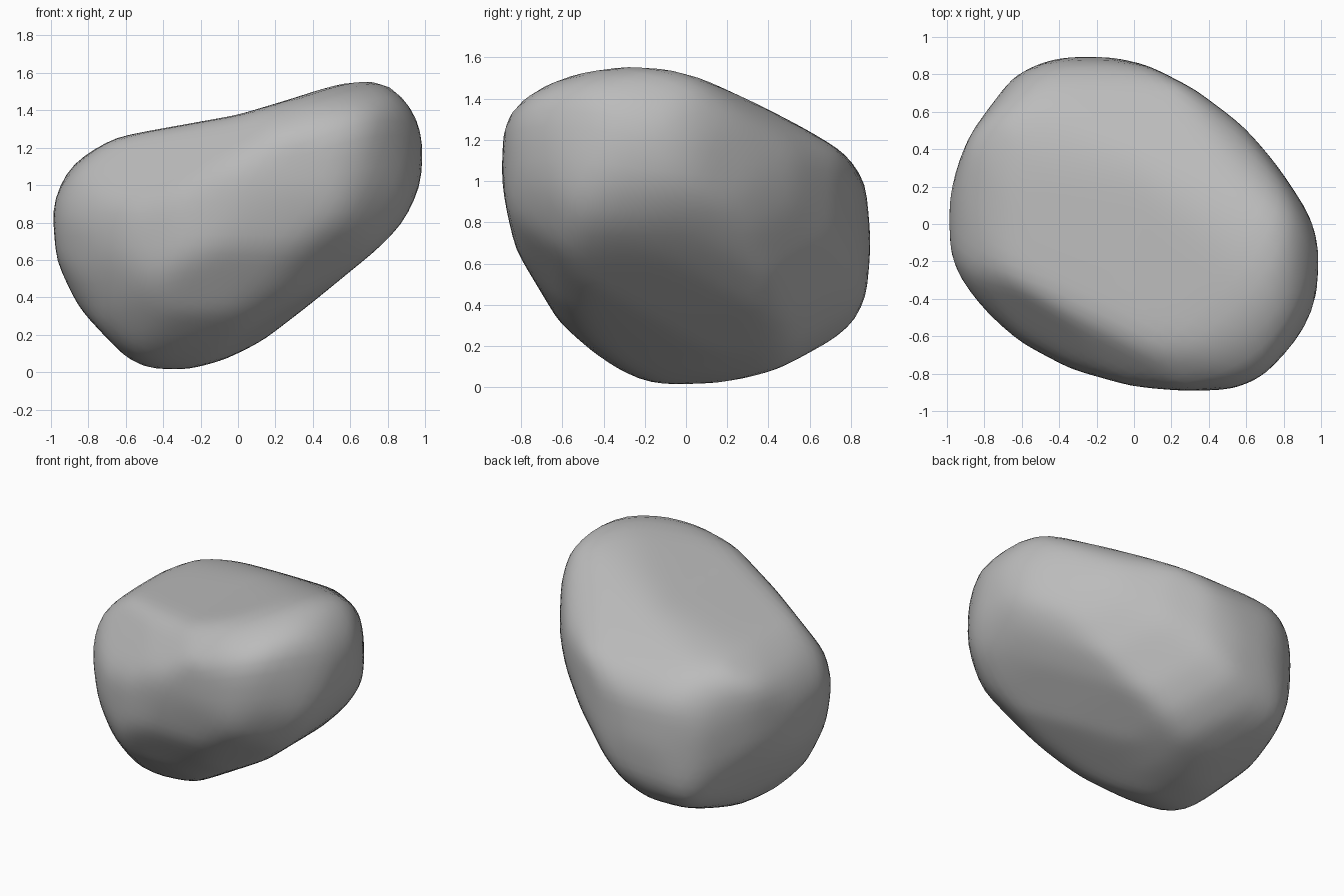
import bpy
import bmesh
from math import cos, sin, radians
from mathutils import Vector

MID = Vector((0, 0, 0.79))      # middle of the boulder
HARDNESS = 40                   # how sharply neighbouring cuts meet
ALLOWANCE = 1.01                # makes up for the final polish

if "Cube" in bpy.data.objects:
    bpy.data.objects.remove(bpy.data.objects["Cube"], do_unlink=True)


class Cut:
    """An outline carved straight through the block along one direction."""

    def __init__(self, azimuth, elevation, outline, lift=0):
        a, e = radians(azimuth), radians(elevation)
        toward = Vector((cos(e) * cos(a), cos(e) * sin(a), sin(e)))
        self.across = Vector((-sin(a), cos(a), 0))
        self.upward = toward.cross(self.across)
        self.outline = [Vector((u, v - lift)) for u, v in outline]

    def reach(self, ray):
        """How many outline radii long the ray is when seen along the cut."""
        flat = Vector((ray.dot(self.across), ray.dot(self.upward)))
        if flat.length < 1e-5:
            return 0
        for i, end in enumerate(self.outline):
            start = self.outline[i - 1]
            area = start.cross(end)
            s = flat.cross(end) / area
            t = start.cross(flat) / area
            if s >= -1e-6 and t >= -1e-6:
                return s + t
        return 0


class Trim:
    """A flat slice that takes off a ridge or a corner."""

    def __init__(self, direction, depth):
        self.normal = Vector(direction).normalized() / depth

    def reach(self, ray):
        return max(0, ray.dot(self.normal))


# Main outlines: lengthwise, crosswise and plan
lengthwise = Cut(-90, 0, [
    (-1, .88), (-.9, 1.11), (-.82, 1.17), (-.65, 1.25), (-.5, 1.28), (0, 1.37),
    (.3, 1.46), (.55, 1.545), (.73, 1.585), (.83, 1.555), (.94, 1.43),
    (1, 1.23), (.98, 1.01), (.88, .8), (.74, .64), (.4, .36), (.15, .18),
    (-.07, .07), (-.27, .01), (-.5, .01), (-.63, .07), (-.83, .3),
    (-.97, .6)], MID.z)
crosswise = Cut(0, 0, [
    (-.2, 1.585), (-.05, 1.57), (.05, 1.53), (.2, 1.45), (.6, 1.265),
    (.76, 1.16), (.865, .99), (.9, .7), (.87, .45), (.81, .32), (.71, .215),
    (.47, .09), (.17, .015), (-.15, 0), (-.3, .05), (-.39, .11), (-.61, .32),
    (-.82, .67), (-.905, 1.01), (-.89, 1.28), (-.8, 1.41), (-.65, 1.5),
    (-.43, 1.56)], MID.z)
plan = Cut(-90, 90, [
    (-1, .12), (-.88, .51), (-.66, .78), (-.44, .88), (-.33, .91),
    (-.14, .905), (.08, .84), (.32, .715), (.59, .52), (.81, .29), (.94, .1),
    (1, -.14), (.99, -.39), (.9, -.61), (.69, -.81), (.52, -.885), (.3, -.9),
    (-.01, -.865), (-.33, -.77), (-.6, -.63), (-.8, -.48), (-.93, -.33),
    (-1, -.16)])

# Slanted outlines that round off the corners
front_slant = Cut(-55, 25, [
    (-.06, .75), (.17, .67), (.62, .53), (.77, .39), (.82, .23), (.82, .08),
    (.79, -.07), (.68, -.22), (.53, -.35), (.2, -.55), (-.27, -.7),
    (-.5, -.67), (-.63, -.6), (-.8, -.41), (-.9, -.16), (-.95, .13),
    (-.93, .25), (-.88, .37), (-.7, .52), (-.48, .65), (-.23, .74)])
back_slant = Cut(125, 25, [
    (-.39, 1.01), (-.13, 1), (.08, .94), (.31, .8), (.57, .52), (.88, .13),
    (.95, -.07), (.9, -.32), (.76, -.59), (.57, -.77), (.36, -.85), (0, -.87),
    (-.23, -.81), (-.41, -.67), (-.52, -.52), (-.67, -.22), (-.77, .05),
    (-.82, .25), (-.8, .58), (-.74, .77), (-.57, .96)])
under_slant = Cut(55, -25, [
    (-.62, .89), (-.43, .87), (-.06, .78), (.36, .65), (.72, .51), (.89, .42),
    (.97, .29), (1, .12), (.98, -.15), (.9, -.36), (.76, -.58), (.42, -.85),
    (.24, -.9), (-.05, -.81), (-.27, -.7), (-.57, -.48), (-.94, -.13),
    (-1.07, .15), (-1.07, .34), (-1, .64), (-.78, .84)])

# Slices along the long ridges and off the blunt corners
top_ridge = Trim((-.14, .22, 1), .62)
under_ridge = Trim((.73, .47, -.5), .74)
back_top_corner = Trim((-.52, .74, .42), 1)
right_top_corner = Trim((.52, .74, .42), .86)
front_low_corner = Trim((.52, -.74, -.42), .96)
left_low_corner = Trim((-.52, -.74, -.42), .88)

cuts = [lengthwise, crosswise, plan, front_slant, back_slant, under_slant,
        top_ridge, under_ridge, back_top_corner, right_top_corner,
        front_low_corner, left_low_corner]


def carve(bm):
    """Pull every point of the ball onto the blended surface of the cuts."""
    for vert in bm.verts:
        ray = vert.co.normalized()
        total = sum(cut.reach(ray) ** HARDNESS for cut in cuts)
        vert.co = ray * ALLOWANCE / total ** (1 / HARDNESS)


# Grey stone
stone = bpy.data.materials.new("grey_stone")
stone.use_nodes = True
grey = (0.5, 0.5, 0.5, 1)
stone.diffuse_color = grey
shader = next(n for n in stone.node_tree.nodes if n.type == "BSDF_PRINCIPLED")
shader.inputs["Base Color"].default_value = grey
shader.inputs["Roughness"].default_value = 0.9

# Boulder
bm = bmesh.new()
bmesh.ops.create_icosphere(bm, subdivisions=5, radius=1)
carve(bm)
for _ in range(2):
    bmesh.ops.smooth_vert(bm, verts=bm.verts, factor=0.5,
                          use_axis_x=True, use_axis_y=True, use_axis_z=True)
bmesh.ops.translate(bm, verts=bm.verts, vec=MID)
for face in bm.faces:
    face.smooth = True
mesh = bpy.data.meshes.new("boulder")
bm.to_mesh(mesh)
bm.free()
mesh.materials.append(stone)
boulder = bpy.data.objects.new("boulder", mesh)
bpy.context.collection.objects.link(boulder)
